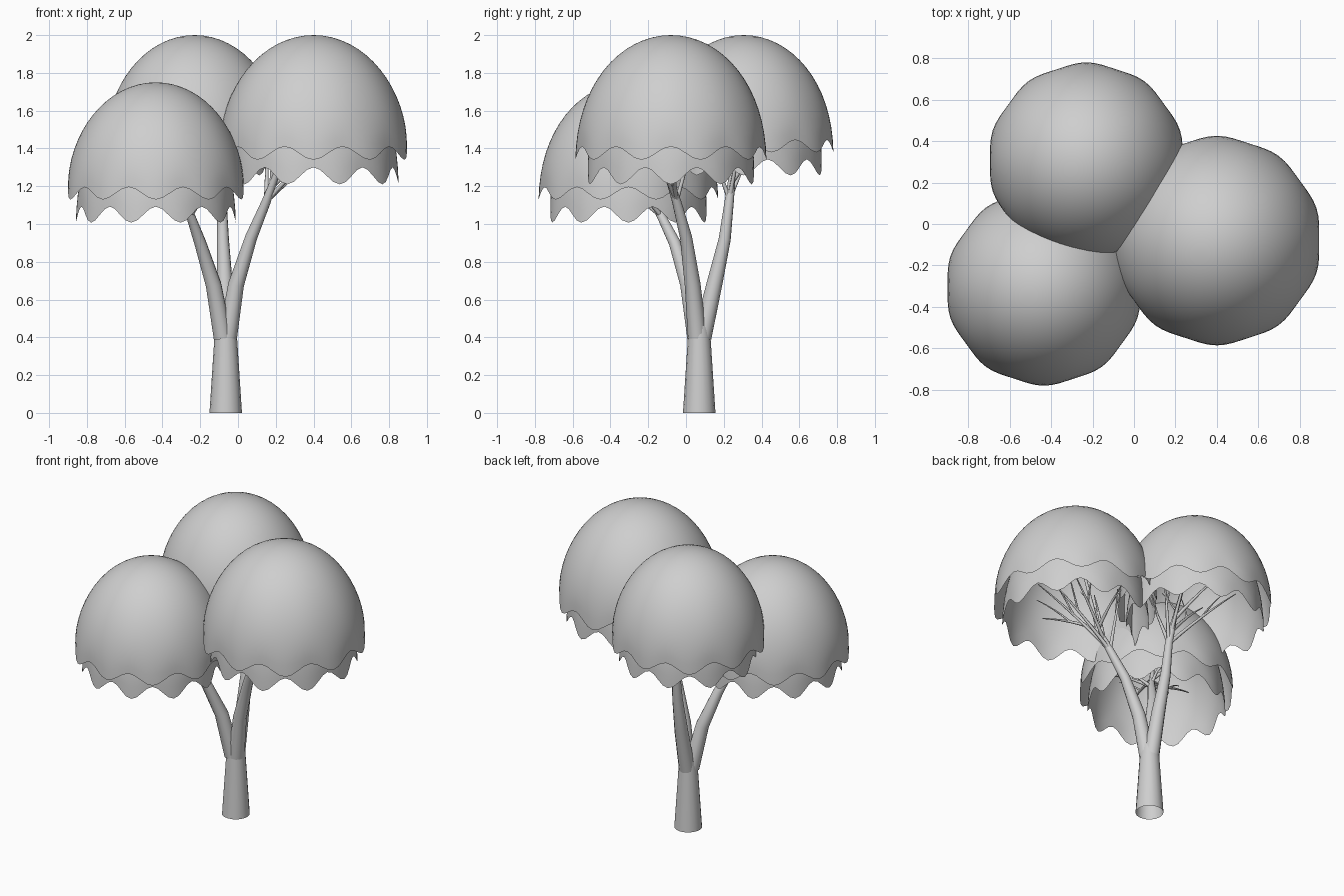
import bpy, bmesh, random
from math import sin, cos, pi
from mathutils import Vector

random.seed(4)
cube = bpy.data.objects.get("Cube")
if cube:
    bpy.data.objects.remove(cube)

grey = bpy.data.materials.new("plain grey")
grey.use_nodes = True
grey.diffuse_color = (0.62, 0.62, 0.62, 1)
grey.node_tree.nodes["Principled BSDF"].inputs["Base Color"].default_value = grey.diffuse_color

WAVES = 10


def add_object(name, data):
    obj = bpy.data.objects.new(name, data)
    bpy.context.collection.objects.link(obj)
    data.materials.append(grey)
    return obj


def tubes(name, strands, sides=3, smooth=True):
    """Tapered round tubes: each strand is a list of (point, radius)."""
    curve = bpy.data.curves.new(name, "CURVE")
    curve.dimensions = "3D"
    curve.bevel_depth = 1
    curve.bevel_resolution = sides
    for strand in strands:
        spline = curve.splines.new("POLY")
        spline.points.add(len(strand) - 1)
        spline.use_smooth = smooth
        for p, (co, radius) in zip(spline.points, strand):
            p.co = (*co, 1)
            p.radius = radius
    obj = add_object(name, curve)
    bpy.ops.object.select_all(action="DESELECT")
    obj.select_set(True)
    bpy.context.view_layer.objects.active = obj
    bpy.ops.object.convert(target="MESH")
    return obj


def dome(name, centre, top, radius, depth, wave, phase, rings=16, segs=80):
    """Open leaf shell with a scalloped rim."""
    bm = bmesh.new()
    apex = bm.verts.new((centre[0], centre[1], top))
    last = None
    for i in range(1, rings + 1):
        t = i / rings
        ring = []
        for j in range(segs):
            a = 2 * pi * j / segs
            ripple = cos(WAVES * (a + pi / 2) + phase) * t ** 4
            d = depth + wave * ripple
            r = radius * sin(t * pi / 2) * (1 + 0.012 * ripple)
            ring.append(bm.verts.new((centre[0] + r * cos(a), centre[1] + r * sin(a),
                                      top - d * (1 - cos(t * pi / 2)))))
        for j in range(segs):
            k = (j + 1) % segs
            if last:
                bm.faces.new((last[j], ring[j], ring[k], last[k]))
            else:
                bm.faces.new((apex, ring[j], ring[k]))
        last = ring
    for f in bm.faces:
        f.smooth = True
    mesh = bpy.data.meshes.new(name)
    bm.to_mesh(mesh)
    bm.free()
    add_object(name, mesh)


def arc(start, end, r0, r1, sag, steps=6):
    """Twig that leaves steeply and bends outward."""
    mid = start.lerp(end, 0.5) + Vector((0, 0, sag))
    pts = []
    for i in range(steps + 1):
        t = i / steps
        co = start * (1 - t) ** 2 + mid * 2 * t * (1 - t) + end * t * t
        pts.append((co, r0 + (r1 - r0) * t))
    return pts


# Trunk, open at the base
base = Vector((-0.065, 0.07, 0))
tubes("trunk", [[(base, 0.086), (base + Vector((0, 0, 0.46)), 0.056)]], sides=6)

# Canopy centre, top height, scale, then the limb path that carries it
trees = {
    "left": ((0.40, -0.08), 2.0, 1.0,
             [(-0.055, 0.06, 0.40), (-0.01, 0.035, 0.68), (0.07, 0.0, 0.93),
              (0.15, -0.05, 1.12), (0.205, -0.10, 1.27)]),
    "right": ((-0.435, -0.305), 1.75, 0.94,
              [(-0.08, 0.055, 0.40), (-0.13, 0.01, 0.68), (-0.20, -0.06, 0.90),
               (-0.25, -0.13, 1.04), (-0.30, -0.19, 1.14)]),
    "back": ((-0.23, 0.305), 2.0, 0.94,
             [(-0.067, 0.085, 0.40), (-0.07, 0.15, 0.68), (-0.08, 0.205, 0.92),
              (-0.085, 0.23, 1.13), (-0.11, 0.25, 1.30)]),
}
LIMB_RADII = (0.05, 0.042, 0.032, 0.024, 0.016)

for side, (centre, top, s, path) in trees.items():
    # Leaf shells
    dome(side + "_canopy_outer", centre, top, 0.5 * s, 0.625 * s, 0.035 * s, 0)
    dome(side + "_canopy_inner", centre, top - 0.06 * s, 0.445 * s, 0.685 * s, 0.045 * s, pi)

    # Main limb
    points = [Vector(p) for p in path]
    tubes(side + "_limb", [list(zip(points, LIMB_RADII))], sides=4)

    # Twigs fanning out under the leaves, each with one fork
    strands = []
    for i in range(7):
        a = 2 * pi * i / 7 + random.uniform(-0.2, 0.2)
        reach = random.uniform(0.2, 0.36) * s
        tip = Vector((centre[0] + reach * cos(a), centre[1] + reach * sin(a),
                      top - random.uniform(0.42, 0.62) * s))
        start = points[3].lerp(points[4], (i % 3) / 2)
        twig = arc(start, tip, 0.013, 0.003, 0.03)
        strands.append(twig)
        fork = twig[3][0]
        swing = Vector((-sin(a), cos(a), 0.9)) * 0.11 * s
        strands.append(arc(fork, tip.lerp(fork, 0.3) + swing, 0.007, 0.002, 0.02, 4))
    crown = Vector((centre[0], centre[1], top - 0.2 * s))
    strands.append(arc(points[4], crown, 0.015, 0.004, 0.03))
    tubes(side + "_twigs", strands, sides=1)
